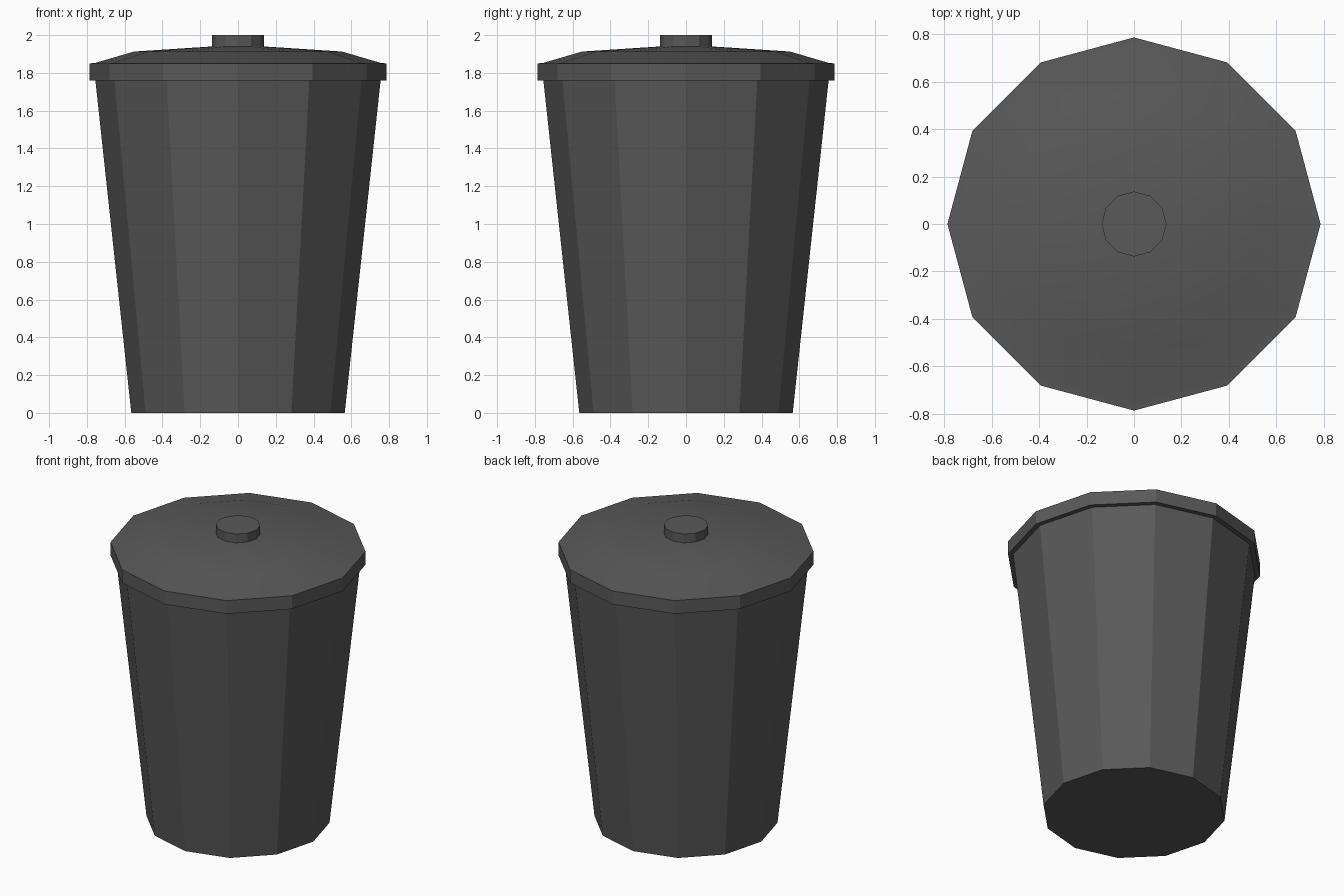
import bpy, bmesh
from math import cos, sin, pi, radians

if "Cube" in bpy.data.objects:
    bpy.data.objects.remove(bpy.data.objects["Cube"])

SIDES = 12
grey = bpy.data.materials.new("dark_grey")
grey.diffuse_color = (0.1, 0.1, 0.1, 1)
grey.use_nodes = True
grey.node_tree.nodes["Principled BSDF"].inputs["Base Color"].default_value = grey.diffuse_color


def lathe(name, profile, smooth_angle=None):
    """Closed 12-sided solid from (radius, z) rings, bottom to top."""
    bm = bmesh.new()
    rings = [[bm.verts.new((r * cos(2 * pi * i / SIDES), r * sin(2 * pi * i / SIDES), z))
              for i in range(SIDES)] for r, z in profile]
    for a, b in zip(rings, rings[1:]):
        for i in range(SIDES):
            j = (i + 1) % SIDES
            bm.faces.new((a[i], a[j], b[j], b[i]))
    bm.faces.new(rings[0][::-1])
    bm.faces.new(rings[-1])
    mesh = bpy.data.meshes.new(name)
    bm.to_mesh(mesh)
    bm.free()
    mesh.materials.append(grey)
    obj = bpy.data.objects.new(name, mesh)
    bpy.context.collection.objects.link(obj)
    if smooth_angle:
        bpy.ops.object.select_all(action='DESELECT')
        obj.select_set(True)
        bpy.context.view_layer.objects.active = obj
        bpy.ops.object.shade_smooth_by_angle(angle=radians(smooth_angle))
    return obj


# Tapered bin body
lathe("bin_body", [(0.565, 0), (0.755, 1.76)])

# Lid: overhanging rim, narrow flat lip and shallow dome
lathe("lid", [(0.755, 1.76), (0.787, 1.76), (0.787, 1.85), (0.755, 1.853),
              (0.55, 1.913), (0.137, 1.94)], 25)

# Round knob on the lid
lathe("lid_knob", [(0.137, 1.94), (0.137, 2.0)])
